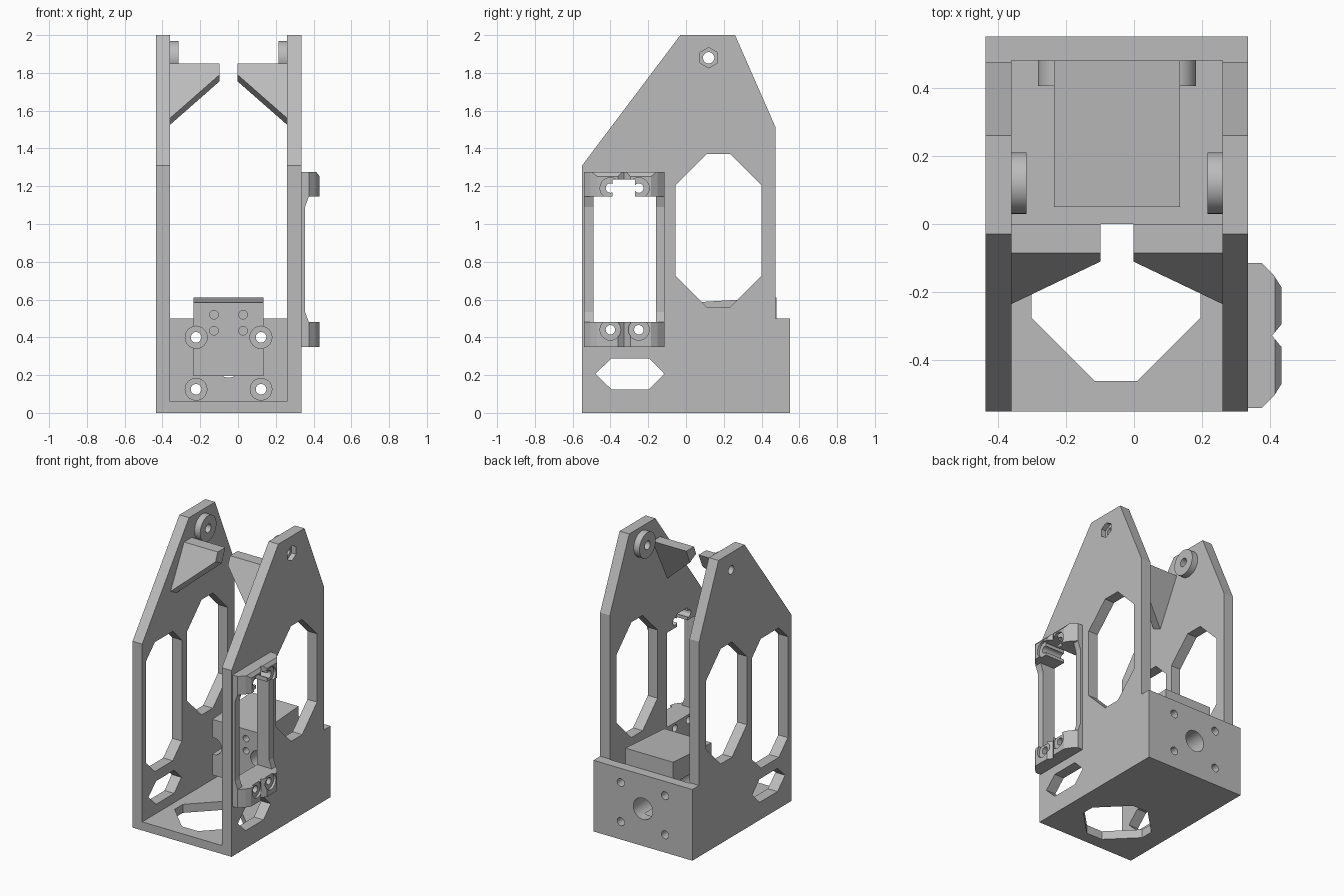
import bpy, bmesh, math
from mathutils import Vector

cube = bpy.data.objects.get("Cube")
if cube:
    bpy.data.objects.remove(cube, do_unlink=True)

grey = bpy.data.materials.new("light_grey")
grey.use_nodes = True
grey.diffuse_color = (0.5, 0.5, 0.5, 1)
grey.node_tree.nodes["Principled BSDF"].inputs["Base Color"].default_value = (0.5, 0.5, 0.5, 1)

CX = -0.05          # middle plane of the frame
LEFT, RIGHT = (-0.435, -0.36), (0.26, 0.335)


def place(axis, p, d):
    """Put a 2D point p at depth d along the axis."""
    u, v = p
    return {"x": (d, u, v), "y": (u, d, v), "z": (u, v, d)}[axis]


def solid(name, lower, upper):
    """Closed prism joining two matching rings of points."""
    bm = bmesh.new()
    a = [bm.verts.new(p) for p in lower]
    b = [bm.verts.new(p) for p in upper]
    bm.faces.new(a)
    bm.faces.new(b)
    for i in range(len(a)):
        j = (i + 1) % len(a)
        bm.faces.new((a[i], a[j], b[j], b[i]))
    bmesh.ops.recalc_face_normals(bm, faces=bm.faces)
    mesh = bpy.data.meshes.new(name)
    bm.to_mesh(mesh)
    bm.free()
    mesh.materials.append(grey)
    obj = bpy.data.objects.new(name, mesh)
    bpy.context.collection.objects.link(obj)
    return obj


def prism(name, axis, pts, lo, hi):
    return solid(name, [place(axis, p, lo) for p in pts], [place(axis, p, hi) for p in pts])


def rect(u0, u1, v0, v1):
    return [(u0, v0), (u1, v0), (u1, v1), (u0, v1)]


def octagon(u0, u1, v0, v1, c):
    return [(u0 + c, v0), (u1 - c, v0), (u1, v0 + c), (u1, v1 - c),
            (u1 - c, v1), (u0 + c, v1), (u0, v1 - c), (u0, v0 + c)]


def ring(u, v, r, n=32, turn=0.0):
    return [(u + r * math.cos(turn + math.tau * i / n),
             v + r * math.sin(turn + math.tau * i / n)) for i in range(n)]


def cut(obj, axis, holes):
    """Cut each (points, from, to) prism out of the object."""
    for pts, lo, hi in holes:
        tool = prism("cutter", axis, pts, lo, hi)
        tool.hide_render = True
        mod = obj.modifiers.new("cut", "BOOLEAN")
        mod.operation, mod.solver, mod.object = "DIFFERENCE", "EXACT", tool
        deps = bpy.context.evaluated_depsgraph_get()
        mesh = bpy.data.meshes.new_from_object(obj.evaluated_get(deps))
        obj.modifiers.clear()
        obj.data = mesh
        bpy.data.objects.remove(tool, do_unlink=True)


def smooth(obj):
    bpy.ops.object.select_all(action="DESELECT")
    obj.select_set(True)
    bpy.context.view_layer.objects.active = obj
    bpy.ops.object.shade_smooth_by_angle(angle=math.radians(30))


# Side plates with lightening holes
outline = [(-0.55, 0), (0.55, 0), (0.55, 0.5), (0.475, 0.5), (0.475, 1.51),
           (0.26, 2), (-0.03, 2), (-0.55, 1.31)]
slot = [(-0.48, 0.207), (-0.395, 0.125), (-0.195, 0.125), (-0.115, 0.207),
        (-0.195, 0.288), (-0.395, 0.288)]
big_hole = octagon(-0.055, 0.4, 0.56, 1.37, 0.165)
window = rect(-0.49, -0.16, 0.48, 1.145)
notch = rect(-0.39, -0.27, 1.1, 1.235)
screws = [ring(y, z, 0.025, 20) for y in (-0.4, -0.25) for z in (0.44, 1.19)]
pivot = ring(0.12, 1.88, 0.03)

left_plate = prism("left_hand_plate", "x", outline, *LEFT)
cut(left_plate, "x", [(h, -0.5, -0.3) for h in
    (slot, big_hole, octagon(-0.51, -0.11, 0.36, 1.27, 0.1), pivot)])
right_plate = prism("right_hand_plate", "x", outline, *RIGHT)
cut(right_plate, "x", [(h, 0.2, 0.4) for h in
    [slot, big_hole, window, notch, pivot] + screws])
cut(right_plate, "x", [(ring(0.12, 1.88, 0.054, 6, math.pi / 6), 0.3, 0.4)])

# Floor and rear wall
floor = prism("floor", "z", rect(LEFT[1], RIGHT[0], -0.55, 0.55), 0, 0.06)
cut(floor, "z", [(octagon(-0.3, 0.195, -0.46, 0, 0.185), -0.1, 0.1)])

mounts = [(CX + sx * 0.172, z) for sx in (-1, 1) for z in (0.125, 0.4)]
rear_wall = prism("rear_wall", "y", rect(LEFT[1], RIGHT[0], 0.06, 0.5), 0.48, 0.55)
cut(rear_wall, "y", [(ring(x, z, 0.028, 24), 0.4, 0.6) for x, z in mounts])
cut(rear_wall, "y", [(ring(CX, 0.262, 0.075), 0.4, 0.6)])

# Block on the rear wall with a slightly sloping top
block = prism("rear_block", "x", [(0.05, 0.195), (0.48, 0.195), (0.48, 0.612), (0.05, 0.585)],
              -0.235, 0.135)
cut(block, "y", [(ring(x, z, 0.023, 20), 0, 0.17) for x in (CX - 0.077, CX + 0.077)
                 for z in (0.435, 0.52)])
cut(block, "y", [(ring(CX, 0.262, 0.075), 0.25, 0.6)])
cut(block, "y", [(ring(x, z, 0.028, 24), 0, 0.6) for x, z in mounts])
cut(block, "y", [(ring(x, z, 0.059), 0, 0.405) for x, z in mounts])

# Round bosses around the rear screw holes
for x, z in mounts:
    boss = prism("rear_boss", "y", ring(x, z, 0.06), 0.405, 0.48)
    cut(boss, "y", [(ring(x, z, 0.028, 24), 0.3, 0.6)])
    smooth(boss)

# Pivot bosses and sloping gussets, mirrored about the middle plane
for s, side in ((-1, "right"), (1, "left")):
    wall, face, tip = (CX + s * d for d in (0.31, 0.265, 0.048))
    boss = prism("pivot_boss_" + side, "x", ring(0.12, 1.88, 0.09, 40), *sorted((wall, face)))
    cut(boss, "x", [(pivot, -0.5, 0.5)])
    smooth(boss)
    root_pts = [(-0.085, 1.85), (0, 1.85), (-0.165, 1.525), (-0.235, 1.56)]
    tip_pts = [(-0.085, 1.85), (0, 1.85), (-0.04, 1.755), (-0.11, 1.79)]
    solid("gusset_" + side, [(wall, *p) for p in root_pts], [(tip, *p) for p in tip_pts])

# Outer servo frame: thin plate with flared ends
frame = prism("servo_frame", "y",
              [(0.335, 0.35), (0.375, 0.35), (0.375, 0.48), (0.355, 0.535), (0.355, 1.09),
               (0.375, 1.145), (0.375, 1.275), (0.335, 1.275)], -0.54, -0.115)
cut(frame, "x", [(h, 0.3, 0.5) for h in [window, notch] + screws])

# Humped screw pads at both ends of the servo frame
humps = [(0.37, -0.54), (0.375, -0.54), (0.41, -0.505), (0.432, -0.47), (0.432, -0.36),
         (0.405, -0.3275), (0.432, -0.295), (0.432, -0.185), (0.41, -0.15),
         (0.375, -0.115), (0.37, -0.115)]
for name, lo, hi in (("upper_pad", 1.145, 1.275), ("lower_pad", 0.35, 0.48)):
    pad = prism(name, "z", humps, lo, hi)
    cut(pad, "x", [(h, 0.3, 0.5) for h in [notch] + screws])
    cut(pad, "x", [(ring(y, z, 0.055, 28), 0.415, 0.5)
                   for y in (-0.4, -0.25) for z in (0.44, 1.19)])
    cut(pad, "y", [([(0.41, 1.28), (0.45, 1.28), (0.45, 1.23)], -0.6, 0)])
